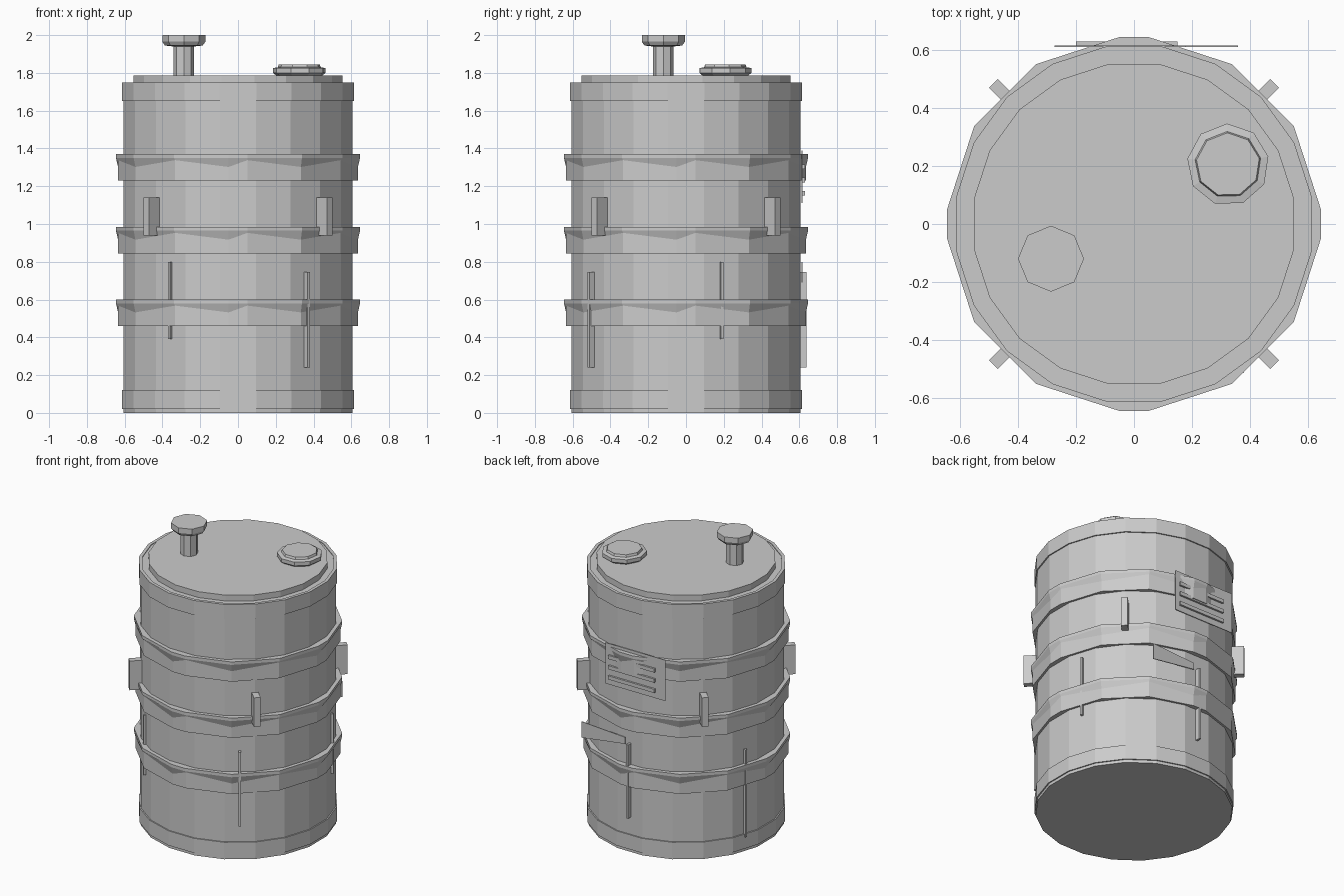
import bpy, bmesh
from math import sin, cos, pi, radians

if "Cube" in bpy.data.objects:
    bpy.data.objects.remove(bpy.data.objects["Cube"])

EVEN = [2 * pi * (i + 0.5) / 20 for i in range(20)]
# uneven facets of the hoops: narrow flats on the axes, wide ones between
HOOP = [radians(q * 90 + a) for q in range(4) for a in (-4.5, 4.5, 31.5, 58.5)]


def finish(bm, name):
    bmesh.ops.recalc_face_normals(bm, faces=bm.faces)
    me = bpy.data.meshes.new(name)
    bm.to_mesh(me)
    bm.free()
    ob = bpy.data.objects.new(name, me)
    bpy.context.collection.objects.link(ob)
    return ob


def lathe(name, profile, angles, center=(0, 0), closed=False, zigzag=None):
    """Faceted revolve; ring number `zigzag` alternates up and down."""
    bm = bmesh.new()
    n = len(angles)
    rings = []
    for k, (r, z) in enumerate(profile):
        rings.append([bm.verts.new((center[0] + r * cos(a), center[1] + r * sin(a),
                      z + ((0.018 if i % 2 else -0.018) if k == zigzag else 0)))
                      for i, a in enumerate(angles)])
    pairs = list(zip(rings, rings[1:]))
    if closed:
        pairs.append((rings[-1], rings[0]))
    else:
        bm.faces.new(rings[0])
        bm.faces.new(rings[-1])
    for lo, hi in pairs:
        for i in range(n):
            j = (i + 1) % n
            bm.faces.new((lo[i], lo[j], hi[j], hi[i]))
    return finish(bm, name)


def radial_box(name, angle, r0, r1, width, z0, z1):
    bm = bmesh.new()
    bmesh.ops.create_cube(bm, size=1)
    for v in bm.verts:
        v.co = ((r0 + r1) / 2 + v.co.x * (r1 - r0), v.co.y * width,
                (z0 + z1) / 2 + v.co.z * (z1 - z0))
    ob = finish(bm, name)
    ob.rotation_euler.z = radians(angle)
    return ob


def plate(name, pts, y0, y1):
    """Thin upright plate from (x, z) corners."""
    bm = bmesh.new()
    a = [bm.verts.new((x, y0, z)) for x, z in pts]
    b = [bm.verts.new((x, y1, z)) for x, z in pts]
    bm.faces.new(a)
    bm.faces.new(b)
    for i in range(len(a)):
        j = (i + 1) % len(a)
        bm.faces.new((a[i], a[j], b[j], b[i]))
    return finish(bm, name)


def rect(x0, x1, z0, z1):
    return [(x0, z0), (x1, z0), (x1, z1), (x0, z1)]


# barrel body and raised lid
lathe("barrel_body", [(0.613, 0), (0.613, 1.745)], EVEN)
lathe("lid", [(0.56, 1.73), (0.56, 1.785)], EVEN)

# end rims
for name, z in (("bottom_rim", 0.02), ("top_rim", 1.65)):
    lathe(name, [(0.60, z), (0.621, z), (0.621, z + 0.10), (0.60, z + 0.10)],
          EVEN, closed=True)

# three faceted hoops
for i, z in enumerate((0.46, 0.845, 1.23)):
    lathe(f"hoop_{i + 1}", [(0.59, z), (0.637, z), (0.637, z + 0.09),
                            (0.648, z + 0.12), (0.648, z + 0.14), (0.59, z + 0.14)],
          HOOP, closed=True, zigzag=2)

# side lugs on the diagonals
for i in range(4):
    radial_box(f"side_lug_{i + 1}", 45 + 90 * i, 0.58, 0.687, 0.042, 0.94, 1.14)

# thin drips running down the side
for i, (z0, z1) in enumerate(((0.39, 0.80), (0.24, 0.745), (0.10, 0.70),
                              (0.39, 0.80), (0.24, 0.745))):
    radial_box(f"drip_{i + 1}", 18 + 72 * i, 0.59, 0.638 if i % 3 == 1 else 0.622,
               0.015, z0, z1)

# back label with bars, and a loose strip below it
plate("label", rect(-0.275, 0.18, 1.11, 1.39), 0.612, 0.617)
for i, z in enumerate((1.15, 1.22, 1.29)):
    plate(f"label_bar_{i + 1}", rect(-0.20, 0.15, z, z + 0.025), 0.615, 0.63)
plate("loose_strip", [(0.03, 0.735), (0.36, 0.69), (0.36, 0.80), (0.03, 0.78)],
      0.612, 0.617)

# filler cap
NINE = [2 * pi * i / 9 + 0.2 for i in range(9)]
lathe("filler_cap", [(0.115, 1.78), (0.142, 1.80), (0.142, 1.825), (0.115, 1.83),
                     (0.11, 1.845)], NINE, (0.325, 0.205))

# valve: stem and knob
OCT = [2 * pi * i / 8 for i in range(8)]
lathe("valve", [(0.055, 1.78), (0.055, 1.94), (0.10, 1.945), (0.114, 1.965),
                (0.114, 2.0)], OCT, (-0.287, -0.12))
